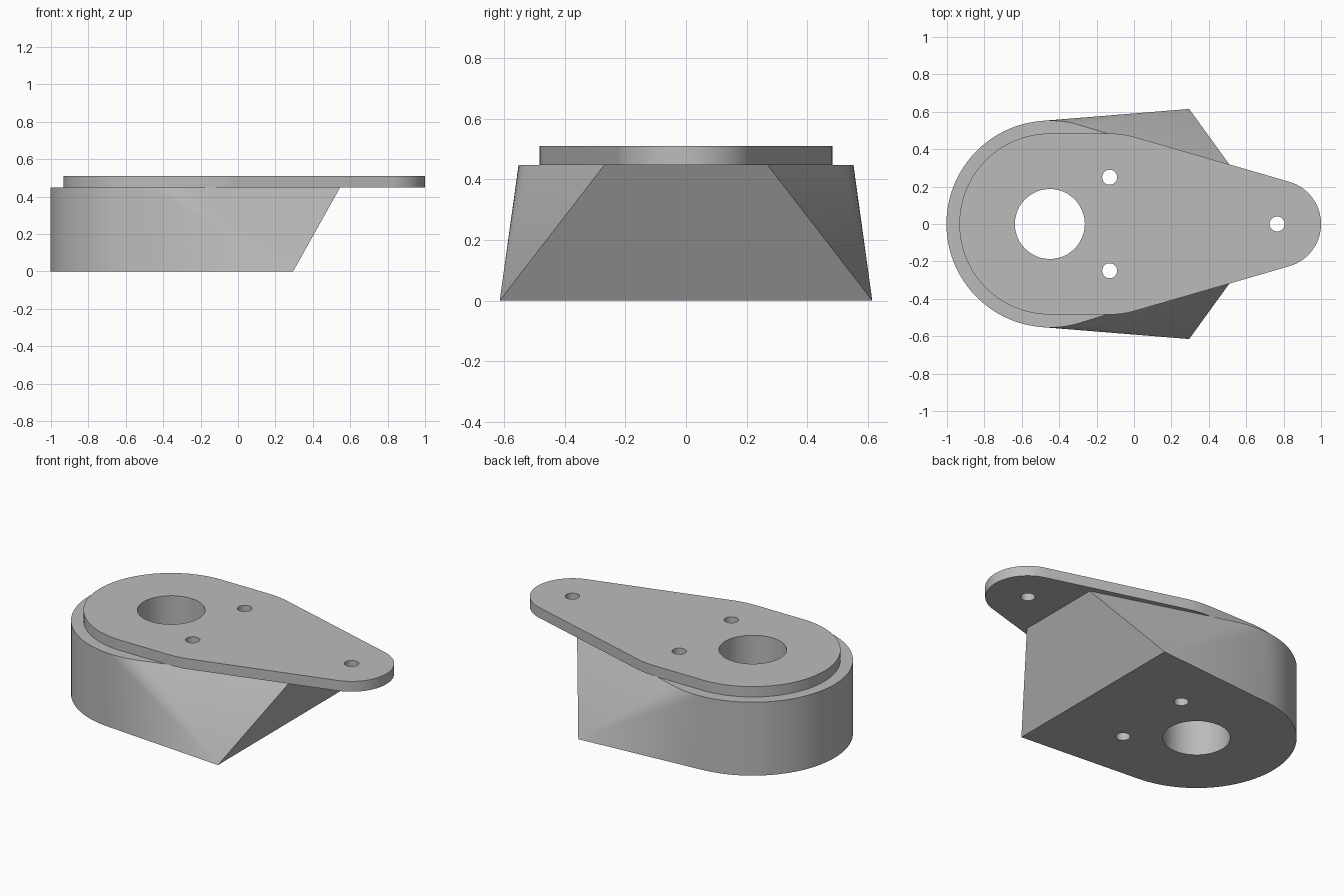
import bpy, bmesh, math

cube = bpy.data.objects.get("Cube")
if cube:
    bpy.data.objects.remove(cube, do_unlink=True)

grey = bpy.data.materials.new("plain grey")
grey.use_nodes = True
colour = (0.5, 0.5, 0.5, 1)
grey.diffuse_color = colour
grey.node_tree.nodes["Principled BSDF"].inputs["Base Color"].default_value = colour

BORE_X, SCREW_X, TIP_X = -0.45, -0.13, 0.765
BODY_TOP, PLATE_TOP = 0.447, 0.51


def circle(x, y, r, z, n=96):
    return [(x + r * math.cos(math.tau * i / n), y + r * math.sin(math.tau * i / n), z)
            for i in range(n)]


def add_object(name, bm):
    mesh = bpy.data.meshes.new(name)
    bmesh.ops.recalc_face_normals(bm, faces=bm.faces)
    bm.to_mesh(mesh)
    bm.free()
    mesh.materials.append(grey)
    obj = bpy.data.objects.new(name, mesh)
    bpy.context.collection.objects.link(obj)
    return obj


def hull(name, points):
    """Convex solid around points, with flat regions merged into single faces."""
    bm = bmesh.new()
    for p in points:
        bm.verts.new(p)
    out = bmesh.ops.convex_hull(bm, input=bm.verts)
    inside = {g for g in out["geom_interior"] + out["geom_unused"]
              if isinstance(g, bmesh.types.BMVert)}
    bmesh.ops.delete(bm, geom=list(inside), context='VERTS')
    bmesh.ops.dissolve_limit(bm, angle_limit=math.radians(0.2),
                             verts=bm.verts, edges=bm.edges)
    return add_object(name, bm)


def drill(obj, holes):
    """Cut vertical through holes given as (x, y, radius)."""
    bm = bmesh.new()
    for x, y, r in holes:
        low, high = ([bm.verts.new(p) for p in circle(x, y, r, z, 48)] for z in (-0.2, 0.8))
        bm.faces.new(low[::-1])
        bm.faces.new(high)
        for i in range(len(low)):
            bm.faces.new((low[i - 1], low[i], high[i], high[i - 1]))
    cutter = add_object("hole_cutter", bm)
    cutter.hide_render = True
    mod = obj.modifiers.new("holes", 'BOOLEAN')
    mod.operation, mod.solver, mod.object = 'DIFFERENCE', 'EXACT', cutter
    bpy.ops.object.select_all(action='DESELECT')
    bpy.context.view_layer.objects.active = obj
    obj.select_set(True)
    bpy.ops.object.modifier_apply(modifier=mod.name)
    bpy.data.objects.remove(cutter, do_unlink=True)
    bpy.ops.object.shade_smooth_by_angle(angle=math.radians(30))


body_holes = [(BORE_X, 0, 0.187), (SCREW_X, 0.25, 0.04), (SCREW_X, -0.25, 0.04)]

# Body: round at the bore end, sloped wedge at the other
body_points = circle(BORE_X, 0, 0.553, 0) + circle(BORE_X, 0, 0.553, BODY_TOP)
for side in (-1, 1):
    body_points += [(0.295, side * 0.615, 0), (0.545, side * 0.27, BODY_TOP)]
drill(hull("wedge_body", body_points), body_holes)

# Mounting plate: rounded outline tapering to the tip
plate_points = []
for z in (BODY_TOP, PLATE_TOP):
    for x, r in ((BORE_X, 0.484), (SCREW_X, 0.484), (TIP_X, 0.235)):
        plate_points += circle(x, 0, r, z)
drill(hull("mounting_plate", plate_points), body_holes + [(TIP_X, 0, 0.04)])
